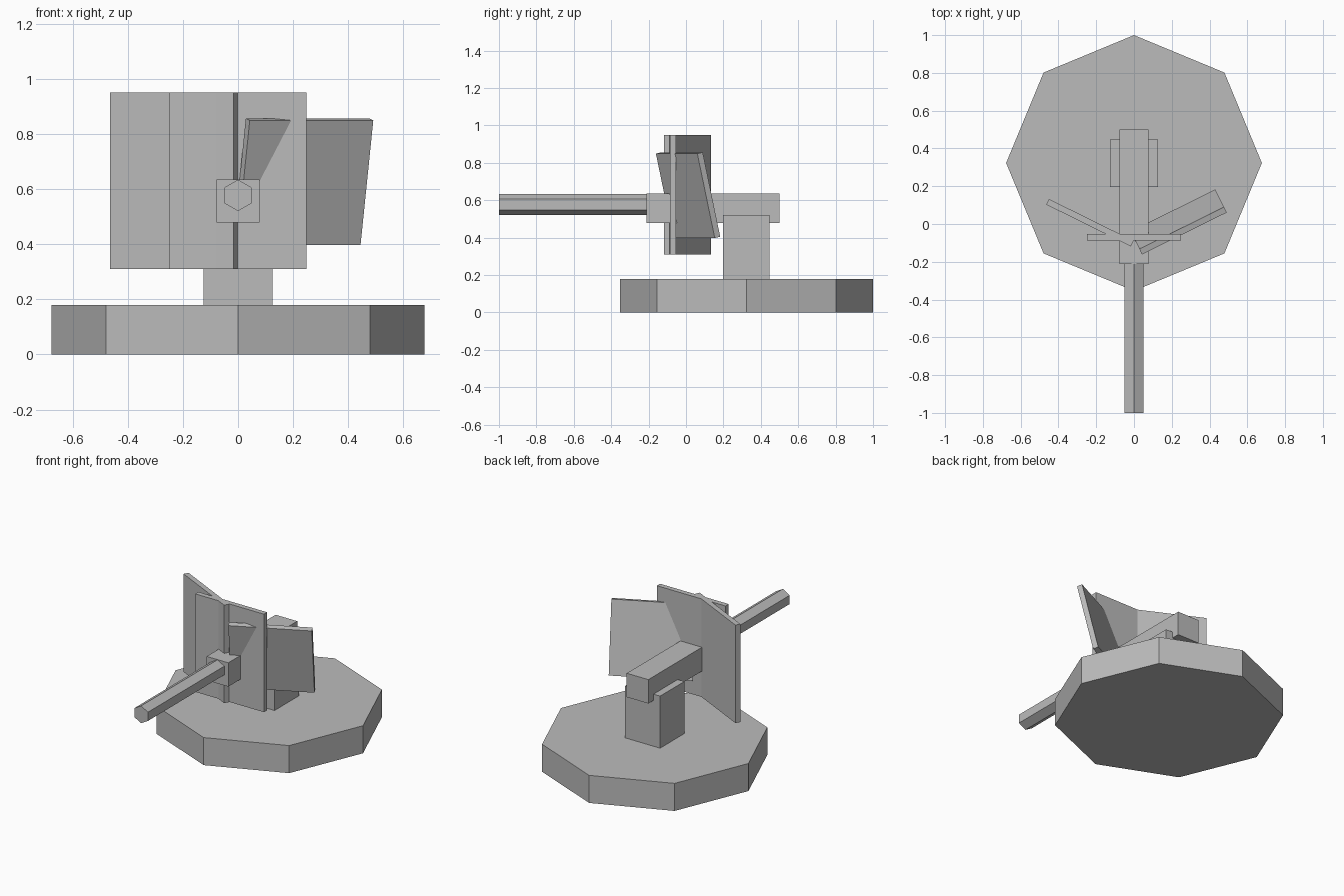
import bpy
import math

cube = bpy.data.objects.get("Cube")
if cube:
    bpy.data.objects.remove(cube, do_unlink=True)

# One plain grey for the whole model
grey = bpy.data.materials.new("plain_grey")
grey.use_nodes = True
grey.diffuse_color = (0.5, 0.5, 0.5, 1)
grey.node_tree.nodes["Principled BSDF"].inputs["Base Color"].default_value = (0.5, 0.5, 0.5, 1)


def finish(name):
    ob = bpy.context.object
    ob.name = name
    ob.data.name = name
    ob.data.materials.append(grey)
    return ob


def box(name, size, loc, tilt=0, yaw=0):
    bpy.ops.mesh.primitive_cube_add(size=1, location=loc)
    ob = finish(name)
    ob.scale = size
    bpy.ops.object.transform_apply(location=False, rotation=False, scale=True)
    ob.rotation_euler = (math.radians(tilt), 0, math.radians(yaw))
    return ob


def prism(name, sides, radius, depth, loc, rot=(0, 0, 0)):
    bpy.ops.mesh.primitive_cylinder_add(vertices=sides, radius=radius, depth=depth,
                                        location=loc, rotation=rot)
    return finish(name)


# Octagonal base and the post standing on it
prism("base", 8, 0.677, 0.18, (0, 0.323, 0.09))
box("post", (0.252, 0.25, 0.34), (0, 0.322, 0.35))

# Gun body and hexagonal barrel
box("gun_body", (0.156, 0.712, 0.156), (0, 0.144, 0.557))
prism("barrel", 6, 0.057, 0.79, (0, -0.605, 0.577), (math.pi / 2, 0, 0))

# Three shield plates: middle, swept right, swept and tilted left
THICK = 0.033
box("middle_shield", (0.496, THICK, 0.64), (0, -0.07, 0.63))
box("right_shield", (0.5, THICK, 0.64), (-0.2335, 0.007, 0.63), yaw=-26.3)
box("left_shield", (0.5, THICK, 0.463), (0.2365, 0.011, 0.627), tilt=13, yaw=26.3)
